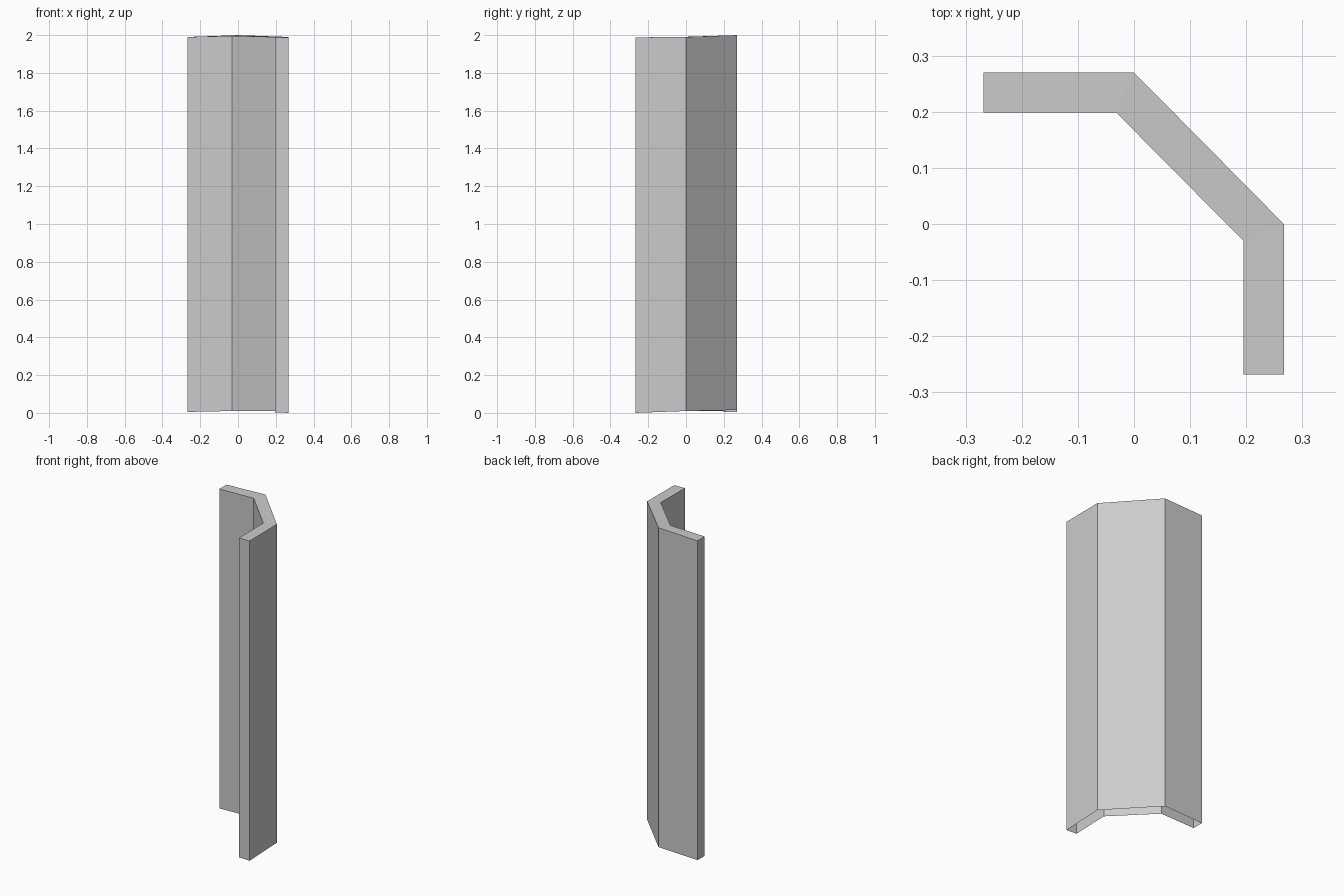
import bpy, bmesh

if "Cube" in bpy.data.objects:
    bpy.data.objects.remove(bpy.data.objects["Cube"])

# Plan outline of the bent panel: x, y, bottom z, top z (slightly uneven ends)
PROFILE = [
    (-0.268, 0.270, 0.005, 1.990),   # outer face
    (0.000, 0.270, 0.015, 2.000),
    (0.267, 0.000, 0.010, 1.990),
    (0.267, -0.268, 0.000, 1.988),
    (0.195, -0.268, 0.003, 1.988),   # inner face
    (0.195, -0.030, 0.010, 1.990),
    (-0.032, 0.199, 0.010, 1.996),
    (-0.268, 0.199, 0.005, 1.990),
]

bm = bmesh.new()
low = [bm.verts.new((x, y, z)) for x, y, z, _ in PROFILE]
high = [bm.verts.new((x, y, z)) for x, y, _, z in PROFILE]
n = len(PROFILE)

# Upright walls, inside and outside (the underside stays open)
for i in range(n):
    j = (i + 1) % n
    bm.faces.new((low[j], low[i], high[i], high[j]))

# Top rim, one quad per panel
for i in range(3):
    bm.faces.new((high[i], high[n - 1 - i], high[n - 2 - i], high[i + 1]))

bm.normal_update()
mesh = bpy.data.meshes.new("bent_panel")
bm.to_mesh(mesh)
bm.free()
panel = bpy.data.objects.new("bent_panel", mesh)
bpy.context.collection.objects.link(panel)
